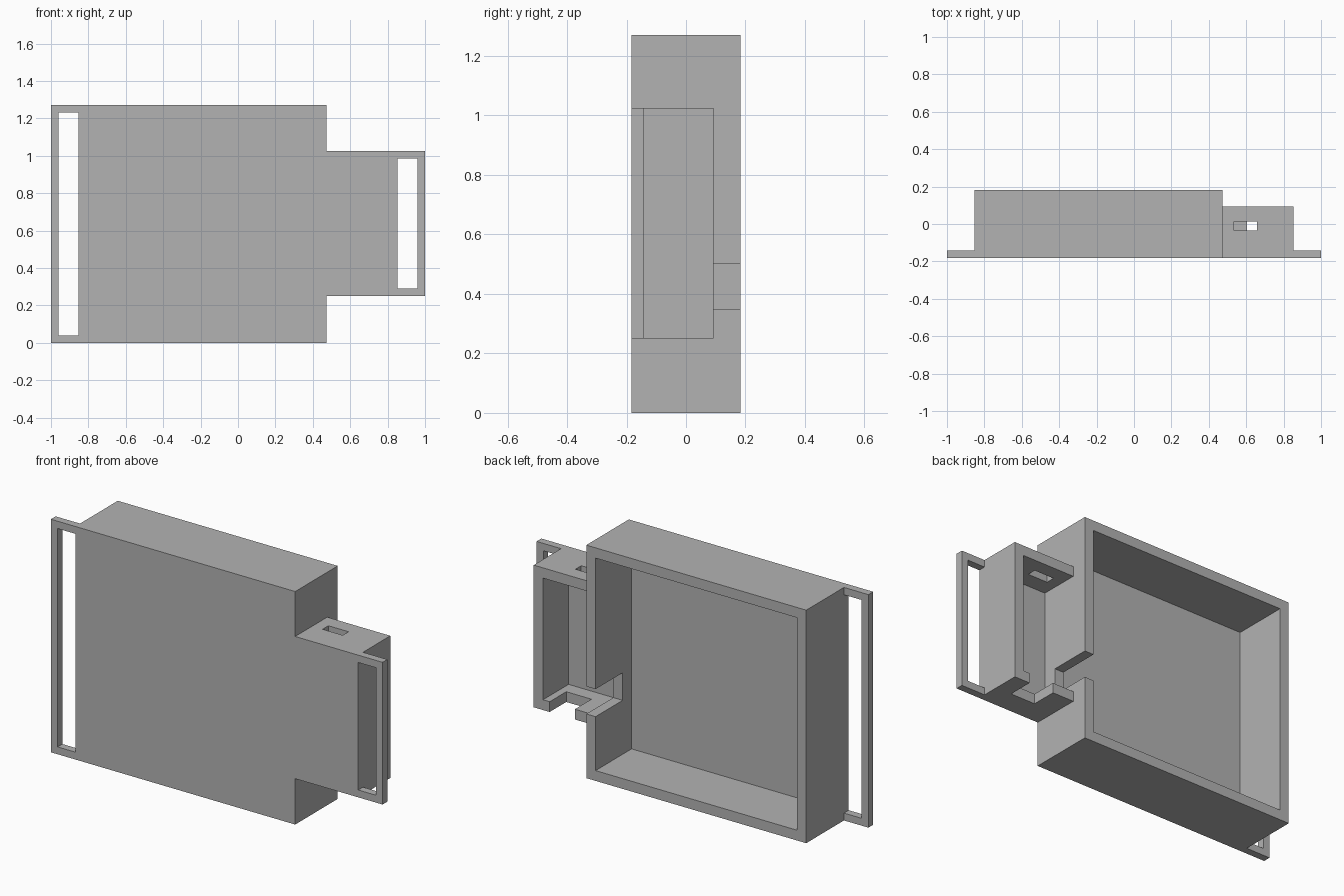
import bpy, bmesh, math

old = bpy.data.objects.get("Cube")
if old:
    bpy.data.objects.remove(old, do_unlink=True)

# Main dimensions
FRONT, BACK = -0.183, 0.183      # depth of the large tray
SIDE_BACK = 0.093                # back of the small tray
FLANGE_BACK = -0.142             # back of the strap flanges
WALL = 0.056
RIM = 0.04
X0, X1, X2 = -0.853, 0.473, 0.853
TOP = 1.27
LOW, HIGH = 0.25, 1.025          # height range of the small tray
NOTCH_Y = -0.05
OVER = 0.1                       # cutter overshoot

grey = bpy.data.materials.new("plain_grey")
grey.use_nodes = True
colour = (0.45, 0.45, 0.45, 1)
grey.diffuse_color = colour
grey.node_tree.nodes["Principled BSDF"].inputs["Base Color"].default_value = colour


def block(name, x, y, z):
    """Box spanning the given (min, max) ranges."""
    bm = bmesh.new()
    bmesh.ops.create_cube(bm, size=1)
    for v in bm.verts:
        v.co = [r[0] if c < 0 else r[1] for c, r in zip(v.co, (x, y, z))]
    mesh = bpy.data.meshes.new(name)
    bm.to_mesh(mesh)
    bm.free()
    obj = bpy.data.objects.new(name, mesh)
    bpy.context.collection.objects.link(obj)
    mesh.materials.append(grey)
    return obj


def combine(body, tool, operation):
    """Apply a boolean and discard the tool."""
    tool.hide_render = True
    mod = body.modifiers.new(tool.name, 'BOOLEAN')
    mod.object, mod.operation, mod.solver = tool, operation, 'EXACT'
    bpy.context.view_layer.update()
    graph = bpy.context.evaluated_depsgraph_get()
    mesh = bpy.data.meshes.new_from_object(body.evaluated_get(graph))
    body.modifiers.clear()
    body.data = mesh
    bpy.data.objects.remove(tool, do_unlink=True)


body = block("tray_body", (X0, X1), (FRONT, BACK), (0, TOP))

# Solid parts: small tray and the two strap flanges
solids = [
    block("side_tray", (X1 - 0.02, X2), (FRONT, SIDE_BACK), (LOW, HIGH)),
    block("tall_flange", (-1, X0 + 0.02), (FRONT, FLANGE_BACK), (0, TOP)),
    block("short_flange", (X2 - 0.02, 1), (FRONT, FLANGE_BACK), (LOW, HIGH)),
]
for s in solids:
    combine(body, s, 'UNION')

# Openings: hollows, strap slots, cable notches and switch hole
slot_y = (FRONT - OVER, FLANGE_BACK + 0.02)
cutters = [
    block("main_hollow", (X0 + WALL, X1 - WALL), (FRONT + WALL, BACK + OVER),
          (WALL, TOP - WALL)),
    block("side_hollow", (X1, X2 - WALL), (FRONT + WALL, SIDE_BACK + OVER),
          (LOW + WALL, HIGH - WALL)),
    block("tall_strap_slot", (-1 + RIM, X0), slot_y, (RIM, TOP - RIM)),
    block("short_strap_slot", (X2, 1 - RIM), slot_y, (LOW + RIM, HIGH - RIM)),
    block("wall_notch", (X1 - OVER, X1 + 0.03), (NOTCH_Y, BACK + OVER), (0.35, 0.5)),
    block("bottom_notch", (0.605, 0.757), (NOTCH_Y, SIDE_BACK + OVER),
          (LOW - OVER, LOW + OVER)),
    block("switch_hole", (0.535, 0.657), (-0.036, 0.014), (HIGH - OVER, HIGH + OVER)),
]
for c in cutters:
    combine(body, c, 'DIFFERENCE')

# Merge leftover seams in flat faces
bm = bmesh.new()
bm.from_mesh(body.data)
bmesh.ops.remove_doubles(bm, verts=bm.verts, dist=0.0002)
bmesh.ops.dissolve_limit(bm, angle_limit=math.radians(1), verts=bm.verts, edges=bm.edges)
bmesh.ops.recalc_face_normals(bm, faces=bm.faces)
bm.to_mesh(body.data)
bm.free()
